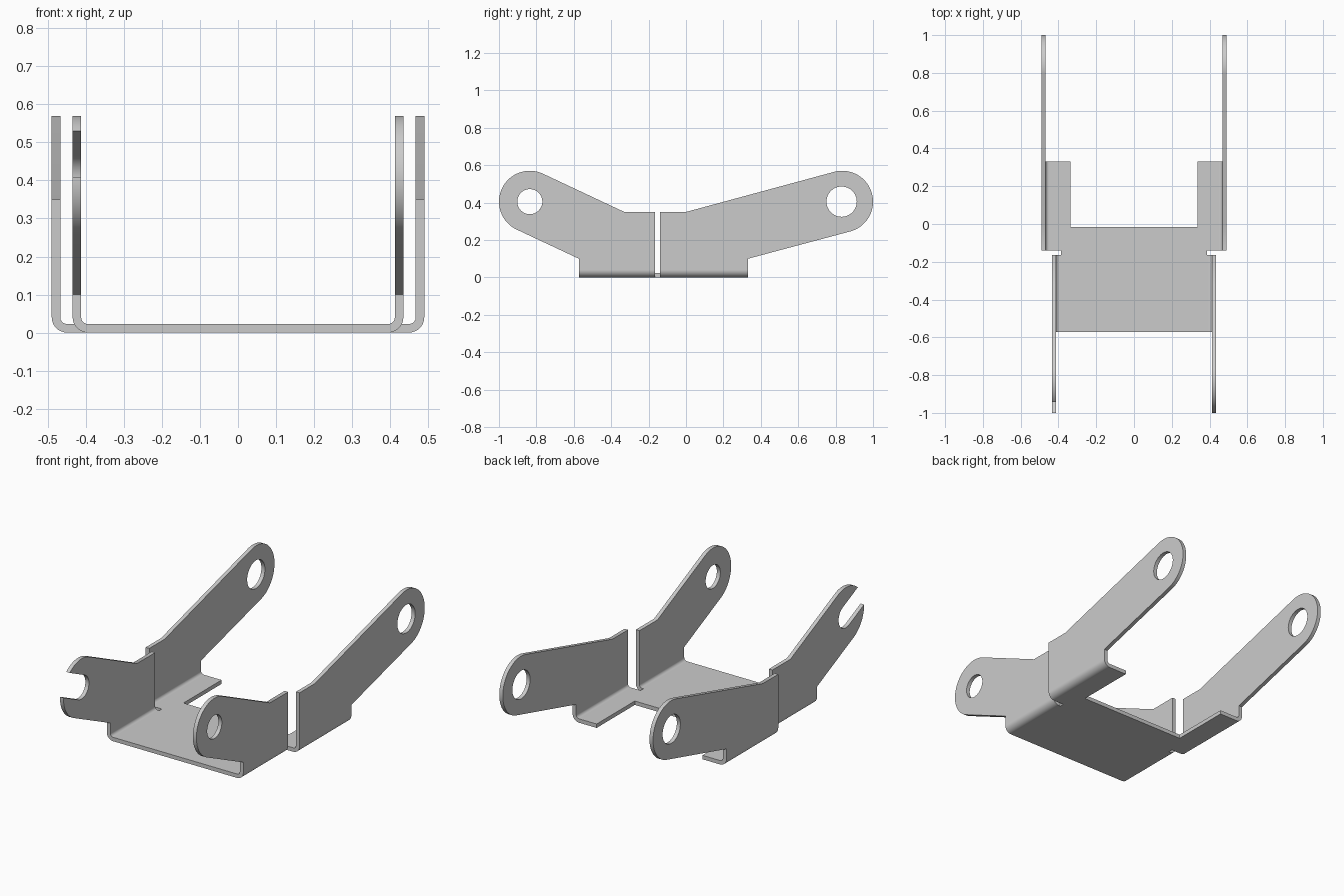
import bpy, bmesh, math
from math import cos, sin, pi

cube = bpy.data.objects.get("Cube")
if cube:
    bpy.data.objects.remove(cube, do_unlink=True)

THICK = 0.0225      # sheet thickness
BEND = 0.04         # outer bend radius
EYE_Z, EYE_R = 0.405, 0.165
FRONT_END, BACK_END = -0.165, -0.14   # relief gap between the two channels

steel = bpy.data.materials.new("grey_steel")
steel.use_nodes = True
steel.diffuse_color = (0.6, 0.6, 0.6, 1)
steel.node_tree.nodes["Principled BSDF"].inputs["Base Color"].default_value = (0.6, 0.6, 0.6, 1)


def prism(name, pts, axis, a, b):
    """Extrude a 2D outline along x (outline in y, z) or y (outline in x, z)."""
    bm = bmesh.new()
    place = (lambda p: (a, p[0], p[1])) if axis == 'x' else (lambda p: (p[0], a, p[1]))
    face = bm.faces.new([bm.verts.new(place(p)) for p in pts])
    ext = bmesh.ops.extrude_face_region(bm, geom=[face])
    move = (b - a, 0, 0) if axis == 'x' else (0, b - a, 0)
    bmesh.ops.translate(bm, vec=move, verts=[v for v in ext["geom"] if isinstance(v, bmesh.types.BMVert)])
    bmesh.ops.recalc_face_normals(bm, faces=bm.faces)
    mesh = bpy.data.meshes.new(name)
    bm.to_mesh(mesh)
    bm.free()
    mesh.materials.append(steel)
    ob = bpy.data.objects.new(name, mesh)
    bpy.context.collection.objects.link(ob)
    return ob


def combine(ob, other, operation):
    """Apply a boolean and remove the helper."""
    mod = ob.modifiers.new("cut", 'BOOLEAN')
    mod.operation, mod.object, mod.solver = operation, other, 'EXACT'
    bpy.context.view_layer.objects.active = ob
    bpy.ops.object.modifier_apply(modifier=mod.name)
    bpy.data.objects.remove(other, do_unlink=True)


def arc(cx, cz, r, start, end, n):
    return [(cx + r * cos(start + (end - start) * i / n),
             cz + r * sin(start + (end - start) * i / n)) for i in range(n + 1)]


def box(x0, x1, z0, z1):
    return [(x0, z0), (x1, z0), (x1, z1), (x0, z1)]


def channel_outline(half, top=0.7):
    """U section of the bent sheet, open at the top."""
    c = half - BEND
    outer = arc(c, BEND, BEND, -pi / 2, 0, 8) + [(half, top)]
    inner = [(half - THICK, top)] + arc(c, BEND, BEND - THICK, 0, -pi / 2, 8)
    right = outer + inner
    mirror = [(-x, z) for x, z in right]
    # right side runs bottom-out to bottom-in, the left side returns
    return right + mirror[::-1]


def tangent_angle(point, centre, side):
    dx, dz = point[0] - centre[0], point[1] - centre[1]
    return math.atan2(dz, dx) + side * math.acos(EYE_R / math.hypot(dx, dz))


def silhouette(sign, end, shoulder, foot, eye):
    """Side outline of an arm that reaches along sign * y."""
    centre = (eye, EYE_Z)
    low = tangent_angle((foot, 0.1), centre, 1)
    high = tangent_angle((shoulder, 0.35), centre, -1)
    low, high = low % (2 * pi) - 2 * pi, high % (2 * pi)
    pts = [(end, -0.1), (foot, -0.1), (foot, 0.1)]
    pts += arc(eye, EYE_Z, EYE_R, low, high, 40)
    pts += [(shoulder, 0.35), (end, 0.35)]
    return [(sign * u, z) for u, z in pts]


# front channel with its arms
front = prism("bracket", channel_outline(0.435), 'y', -1.1, -0.1)
combine(front, prism("shape", silhouette(-1, -FRONT_END, 0.33, 0.573, 0.835), 'x', -0.6, 0.6), 'INTERSECT')

# round hole in the left arm, open slot in the right arm
HOLE = 0.067
combine(front, prism("hole", arc(-0.835, EYE_Z, HOLE, 0, 2 * pi, 40)[:-1], 'x', 0.1, 0.6), 'DIFFERENCE')
tilt = math.radians(154.8)
slot = arc(-0.835, EYE_Z, HOLE, tilt + pi / 2, tilt + 3 * pi / 2, 20)
slot += [(y + 0.3 * cos(tilt), z + 0.3 * sin(tilt)) for y, z in (slot[-1], slot[0])]
combine(front, prism("slot", slot, 'x', -0.6, -0.1), 'DIFFERENCE')

# back channel with its longer arms
back = prism("back_channel", channel_outline(0.49), 'y', -0.3, 1.1)
combine(back, prism("shape", silhouette(1, BACK_END, 0.0, 0.332, 0.835), 'x', -0.6, 0.6), 'INTERSECT')
combine(back, prism("hole", arc(0.832, EYE_Z, 0.081, 0, 2 * pi, 48)[:-1], 'x', -0.6, 0.6), 'DIFFERENCE')
# floor opening that leaves two tabs
combine(back, prism("opening", box(-0.337, 0.337, -0.1, 0.2), 'y', -0.015, 0.6), 'DIFFERENCE')

# floor strip between the relief cuts joins both channels
combine(front, prism("floor_strip", box(-0.387, 0.387, 0, THICK), 'y', FRONT_END, BACK_END), 'UNION')
combine(front, back, 'UNION')

# smooth bends and rims, crisp sheet edges
bpy.ops.object.select_all(action='DESELECT')
front.select_set(True)
bpy.context.view_layer.objects.active = front
bpy.ops.object.shade_smooth_by_angle(angle=math.radians(30))
weighted = front.modifiers.new("even_normals", 'WEIGHTED_NORMAL')
weighted.keep_sharp = True
